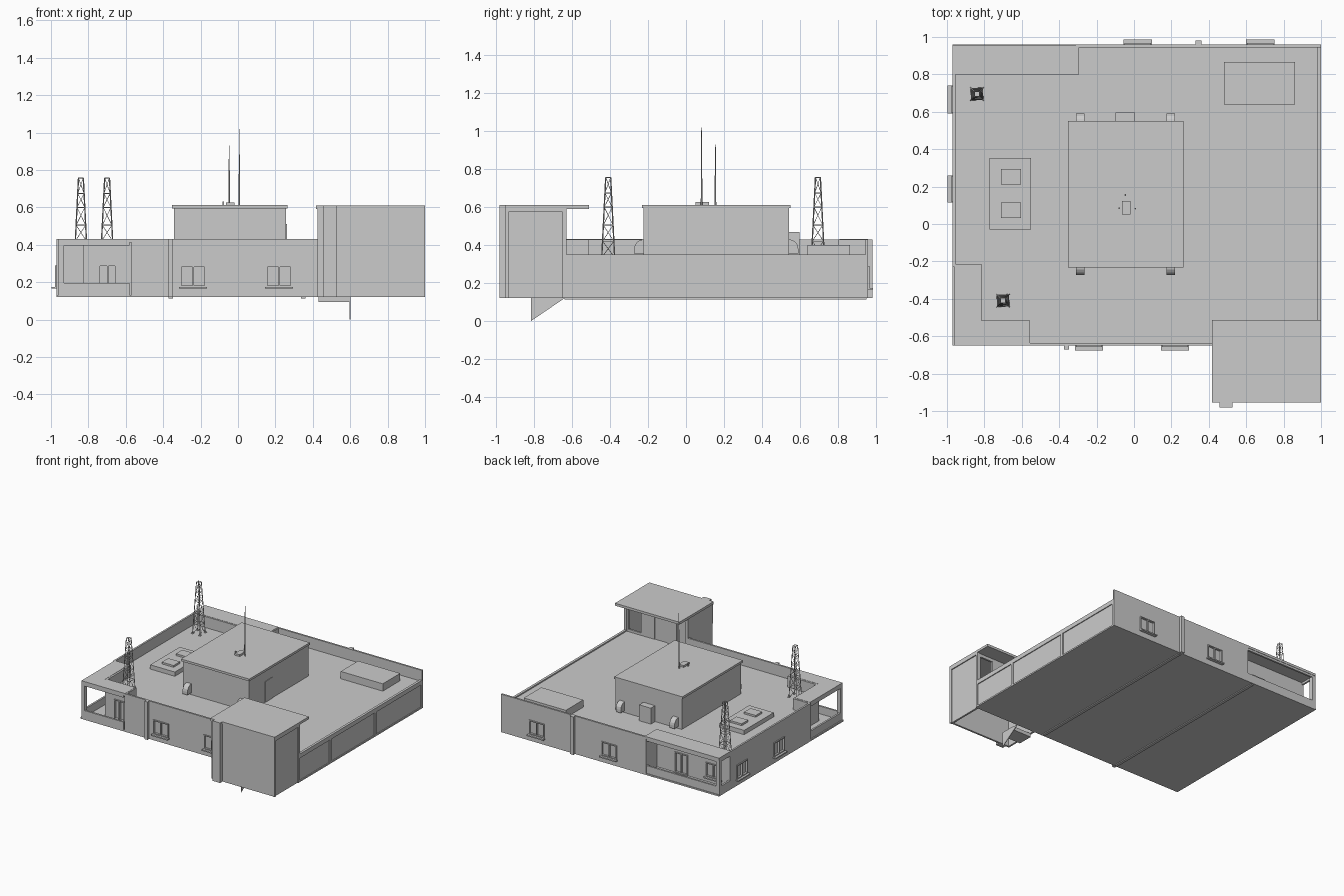
import bpy, bmesh, math
from mathutils import Vector

if "Cube" in bpy.data.objects:
    bpy.data.objects.remove(bpy.data.objects["Cube"])

Z0, ROOF, TOP = 0.12, 0.34, 0.43


def finish(name, bm):
    bmesh.ops.recalc_face_normals(bm, faces=bm.faces[:])
    me = bpy.data.meshes.new(name)
    bm.to_mesh(me)
    bm.free()
    ob = bpy.data.objects.new(name, me)
    bpy.context.collection.objects.link(ob)
    return ob


def add_box(bm, x0, x1, y0, y1, z0, z1):
    vs = bmesh.ops.create_cube(bm, size=1)["verts"]
    for v in vs:
        v.co = Vector((x0 if v.co.x < 0 else x1, y0 if v.co.y < 0 else y1, z0 if v.co.z < 0 else z1))


def box(name, *b):
    bm = bmesh.new()
    add_box(bm, *b)
    return finish(name, bm)


def prism(name, pts, vec):
    """Extrude a closed 3D outline along vec."""
    bm = bmesh.new()
    f = bm.faces.new([bm.verts.new(p) for p in pts])
    r = bmesh.ops.extrude_face_region(bm, geom=[f])
    bmesh.ops.translate(bm, vec=vec, verts=[g for g in r["geom"] if isinstance(g, bmesh.types.BMVert)])
    return finish(name, bm)


def span(side, c, a0, a1, d0, d1, z0, z1):
    """Bounds on a wall: a runs along it, d is distance outward from its face at c."""
    s = 1 if side[1] == "+" else -1
    n = sorted((c + s * d0, c + s * d1))
    return (*n, a0, a1, z0, z1) if side[0] == "x" else (a0, a1, *n, z0, z1)


def wall(name, side, c, a0, a1, z0=Z0, z1=TOP, holes=(), t=0.015):
    ob = box(name, *span(side, c, a0, a1, -t, 0, z0, z1))
    if holes:
        bm = bmesh.new()
        for h0, h1, hz0, hz1 in holes:
            add_box(bm, *span(side, c, h0, h1, -t - 0.02, 0.02, hz0, hz1))
        cut = finish("cutter", bm)
        m = ob.modifiers.new("openings", "BOOLEAN")
        m.object, m.operation, m.solver = cut, "DIFFERENCE", "EXACT"
        bpy.context.view_layer.update()
        me = bpy.data.meshes.new_from_object(ob.evaluated_get(bpy.context.evaluated_depsgraph_get()))
        ob.modifiers.clear()
        ob.data = me
        bpy.data.objects.remove(cut)
    return ob


def window(side, c, a0, a1, z0=0.175, z1=0.29, sill=True):
    f, mid = 0.008, (a0 + a1) / 2
    bm = bmesh.new()
    for b in ((a0, a0 + f, z0, z1), (a1 - f, a1, z0, z1), (mid - f / 2, mid + f / 2, z0, z1),
              (a0, a1, z0, z0 + f), (a0, a1, z1 - f, z1)):
        add_box(bm, *span(side, c, b[0], b[1], -0.013, 0.008, b[2], b[3]))
    finish("window_frame", bm)
    box("window_pane", *span(side, c, a0, a1, -0.012, -0.008, z0, z1))
    if sill:
        box("window_sill", *span(side, c, a0 - 0.005, a1 + 0.005, -0.01, 0.026, z0 - 0.01, z0))


def wall_with_windows(name, side, c, a0, a1, wins):
    wall(name, side, c, a0, a1, holes=[(w0, w1, 0.175, 0.29) for w0, w1 in wins])
    for w0, w1 in wins:
        window(side, c, w0, w1)


# Floor and roof slabs
box("floor_slab", -0.97, 1, -0.65, 0.96, Z0, Z0 + 0.012)
outline = [(-.965, -.23), (-.83, -.23), (-.83, -.53), (-.57, -.53), (-.57, -.645), (1, -.645),
           (1, .955), (-.31, .955), (-.31, .81), (-.965, .81)]
prism("roof_slab", [(x, y, 0.315) for x, y in outline], (0, 0, ROOF - 0.315))
for x in (-0.36, 0.35):
    box("floor_beam", x - .012, x + .012, -.64, .95, .113, Z0)

# Outer walls with windows
wall_with_windows("front_wall", "y-", -0.65, -0.57, 0.43, [(-.31, -.17), (.15, .29)])
wall_with_windows("back_wall", "y+", 0.96, -0.31, 1, [(-.05, .09), (.605, .745)])
wall_with_windows("left_wall", "x-", -0.97, -0.23, 0.815, [(.12, .255), (.595, .735)])
wall("right_wall", "x+", 0.993, -0.64, 0.95, z1=0.32)
box("right_edge_beam", 0.98, 1, -0.64, 0.96, 0.315, 0.35)
box("right_base_beam", 0.98, 1, -0.64, 0.96, Z0, 0.132)
for y in (-0.23, 0.35, 0.948):
    box("right_pilaster", 0.98, 1, y - .012, y + .012, Z0, 0.316)

# Recessed balcony walls
wall("front_balcony_wall", "y-", -0.53, -0.83, -0.555, holes=[(-.745, -.65, Z0 + .012, .295)])
window("y-", -0.53, -0.745, -0.65, Z0 + .012, 0.295, False)
wall("front_balcony_side_wall", "x-", -0.83, -0.53, -0.23)
wall("front_balcony_end_a", "y-", -0.23, -0.97, -0.815)
wall("front_balcony_end_b", "x-", -0.57, -0.65, -0.53)
wall("back_balcony_wall", "y+", 0.815, -0.97, -0.295,
     holes=[(-.59, -.47, Z0 + .012, .3), (-.89, -.75, .175, .29)])
window("y+", 0.815, -0.59, -0.47, Z0 + .012, 0.3, False)
window("y+", 0.815, -0.89, -0.75)
wall("back_balcony_end", "x-", -0.31, 0.815, 0.96)

# Balcony canopies, low walls and columns
L = [(-.96, -.65), (-.565, -.65), (-.565, -.53), (-.83, -.53), (-.83, -.23), (-.96, -.23)]
prism("front_canopy", [(x, y, 0.412) for x, y in L], (0, 0, 0.02))
box("back_canopy", -.97, -.305, .81, .958, .412, .432)
for z0, z1, n in ((Z0, .195, "low_wall"), (.395, .415, "canopy_beam")):
    wall("front_" + n, "y-", -0.65, -0.96, -0.58, z0, z1)
    wall("side_" + n, "x-", -0.96, -0.65, -0.23, z0, z1)
    wall("back_" + n, "y+", 0.955, -0.97, -0.31, z0, z1)
    wall("back_side_" + n, "x-", -0.97, 0.815, 0.955, z0, z1)
box("front_column", -.96, -.93, -.65, -.62, Z0, .42)
box("back_column", -.97, -.94, .925, .955, Z0, .42)

# Downspouts
box("front_downspout", -.375, -.347, -.672, -.648, Z0, TOP)
box("back_downspout", .33, .362, .958, .982, Z0, TOP)

# Stair tower
T = 0.59
wall("tower_front_wall", "y-", -0.95, 0.425, 0.997, z1=TOP)
wall("tower_front_upper", "y-", -0.953, 0.425, 0.997, z0=TOP, z1=T)
wall("tower_left_wall", "x-", 0.425, -0.95, -0.635, z1=T)
wall("tower_right_wall", "x+", 0.992, -0.95, -0.635, z1=T)
wall("tower_back_wall", "y+", -0.635, 0.425, 0.997, z1=T,
     holes=[(.85, .965, .36, .565), (.61, .73, ROOF, .54), (.455, .53, .36, .565)])
box("tower_door", .61, .73, -.647, -.64, ROOF, .54)
for y in (-.945, -.64):
    box("tower_corner", .98, 1, y - .01, y + .01, Z0, T)
box("tower_top_band", .98, 1, -.95, -.635, .575, T)
box("tower_roof", .418, 1, -.955, -.512, T, .61)
box("tower_pilaster", .458, .526, -.982, -.95, Z0, .61)

# Stair under the tower
prism("stair_side", [(.597, -.816, 0), (.597, -.816, .12), (.597, -.64, .12)], (.004, 0, 0))
box("stair_landing", .43, .6, -.815, -.69, .095, .125)

# Penthouse on the roof
box("penthouse", -.342, .257, -.223, .542, ROOF, .595)
box("penthouse_roof", -.352, .264, -.232, .55, .594, .612)
box("penthouse_side_door", .255, .261, -.02, .08, ROOF, .51)
box("penthouse_rear_cabinet", -.1, .005, .54, .597, ROOF, .47)
for x in (-.31, .175):
    for y, s in ((-.223, -1), (.542, 1)):
        arc = [(x, y + s * .05 * math.cos(i * math.pi / 8), .38 + .05 * math.sin(i * math.pi / 8)) for i in range(5)]
        prism("curved_vent", [(x, y, .355), (x, y + s * .05, .355)] + arc, (.045, 0, 0))

# Roof boxes
box("roof_hatch_base", -.772, -.55, -.03, .352, ROOF, .375)
for y in (.032, .212):
    box("roof_hatch", -.71, -.605, y, y + .083, .374, .39)
box("roof_unit", .48, .86, .64, .865, ROOF, .4)


def strut(bm, p, q, r0, r1=None, n=4):
    p, q = Vector(p), Vector(q)
    vs = bmesh.ops.create_cone(bm, cap_ends=True, segments=n, radius1=r0, radius2=r1 or r0, depth=(q - p).length)["verts"]
    rot = Vector((0, 0, 1)).rotation_difference(q - p)
    for v in vs:
        v.co = rot @ v.co + (p + q) / 2


# Lattice pylons
def pylon(cx, cy):
    bm = bmesh.new()
    corner = [(1, 1), (-1, 1), (-1, -1), (1, -1)]
    levels = [.335, .42, .505, .6, .675, .757]

    def at(i, z):
        h = .034 - (z - .335) / .422 * .021
        return (cx + corner[i % 4][0] * h, cy + corner[i % 4][1] * h, z)
    for i in range(4):
        strut(bm, at(i, levels[0]), at(i, levels[-1]), .0035)
        x, y, z = at(i, levels[0])
        add_box(bm, x - .008, x + .008, y - .008, y + .008, z, z + .01)
        for k, z in enumerate(levels[1:]):
            strut(bm, at(i, z), at(i + 1, z), .0025)
            strut(bm, at(i, levels[k]), at(i + 1, z), .0015)
    finish("lattice_pylon", bm)


pylon(-.84, .695)
pylon(-.70, -.41)

# Antennas and their base unit
box("antenna_unit", -.065, -.02, .05, .122, .61, .627)
for x, y, z in ((.007, .082, 1.02), (-.047, .155, .93)):
    bm = bmesh.new()
    strut(bm, (x, y, .61), (x, y, .85), .0045, .003, 6)
    strut(bm, (x, y, .85), (x, y, z), .003, .0015, 6)
    finish("antenna", bm)
box("antenna_stub", -.082, -.074, .08, .088, .61, .63)
